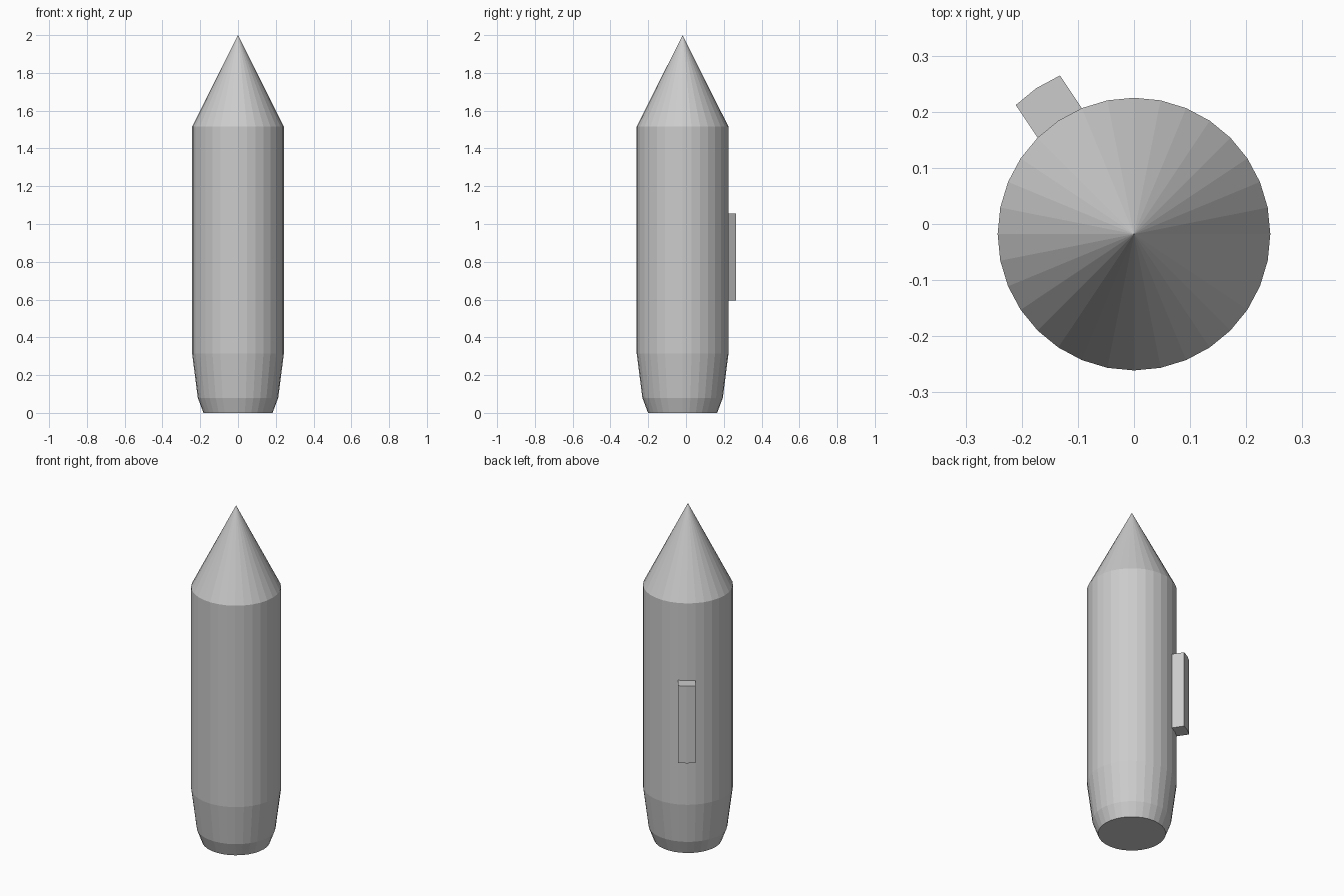
import bpy, bmesh
from math import sin, cos, pi
from mathutils import Vector

if "Cube" in bpy.data.objects:
    bpy.data.objects.remove(bpy.data.objects["Cube"])

SIDES = 32
CY = -0.018                      # body axis offset in y
PANEL_LOW, PANEL_HIGH = 0.595, 1.055
PROFILE = [(0.183, 0), (0.213, 0.08), (0.243, 0.315), (0.243, PANEL_LOW),
           (0.243, PANEL_HIGH), (0.243, 1.515)]

bm = bmesh.new()

# Lathed hull rings
rings = [[bm.verts.new((r * cos(2 * pi * i / SIDES), CY + r * sin(2 * pi * i / SIDES), z))
          for i in range(SIDES)] for r, z in PROFILE]
panel_faces = []
for k, (low, high) in enumerate(zip(rings, rings[1:])):
    for i in range(SIDES):
        j = (i + 1) % SIDES
        face = bm.faces.new((low[i], low[j], high[j], high[i]))
        if k == 3 and i in (10, 11):
            panel_faces.append(face)

# Flat base and pointed nose cone
bm.faces.new(list(reversed(rings[0])))
tip = bm.verts.new((0, CY, 2))
for i in range(SIDES):
    bm.faces.new((rings[-1][i], rings[-1][(i + 1) % SIDES], tip))

# Raised side block, pulled straight out of two hull facets
out = bmesh.ops.extrude_face_region(bm, geom=panel_faces)["geom"]
angle = 2 * pi * 11 / SIDES
bmesh.ops.translate(bm, verts=[g for g in out if isinstance(g, bmesh.types.BMVert)],
                    vec=Vector((cos(angle), sin(angle), 0)) * 0.07)
leftover = [f for f in panel_faces if f.is_valid and f not in out]
if leftover:
    bmesh.ops.delete(bm, geom=leftover, context='FACES_ONLY')
bmesh.ops.recalc_face_normals(bm, faces=bm.faces[:])

mesh = bpy.data.meshes.new("pointed_hull")
bm.to_mesh(mesh)
bm.free()
bpy.context.collection.objects.link(bpy.data.objects.new("pointed_hull", mesh))
